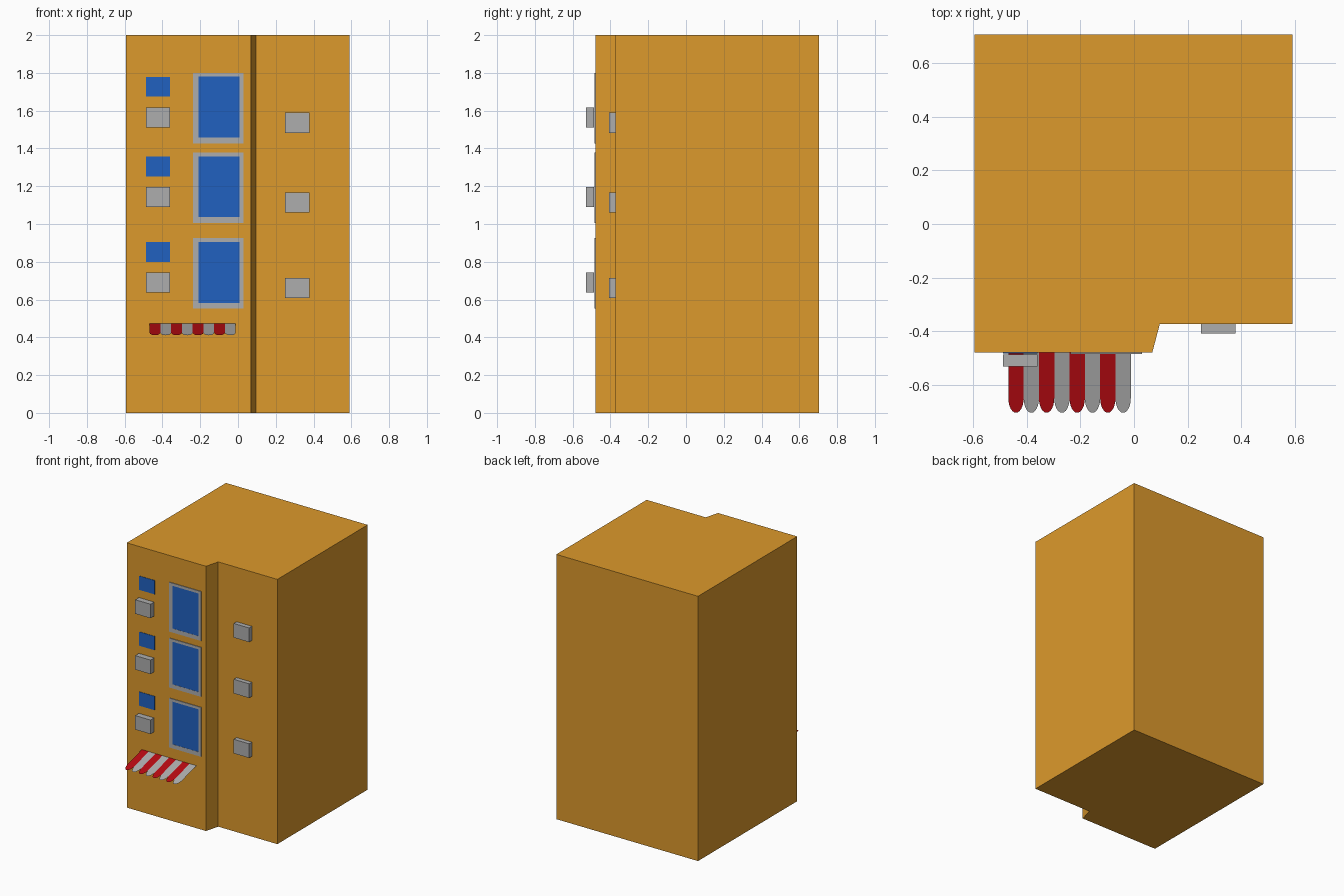
import bpy, bmesh, math

if "Cube" in bpy.data.objects:
    bpy.data.objects.remove(bpy.data.objects["Cube"])


def material(name, rgb):
    m = bpy.data.materials.new(name)
    m.diffuse_color = (*rgb, 1)
    m.use_nodes = True
    m.node_tree.nodes["Principled BSDF"].inputs["Base Color"].default_value = m.diffuse_color
    return m


ORANGE = material("orange_wall", (0.72, 0.32, 0.025))
BLUE = material("blue_glass", (0.015, 0.12, 0.53))
RED = material("red_cloth", (0.48, 0.003, 0.006))
GREY = material("light_grey", (0.42, 0.42, 0.42))


def add_object(name, bm, mat):
    bmesh.ops.recalc_face_normals(bm, faces=bm.faces)
    mesh = bpy.data.meshes.new(name)
    bm.to_mesh(mesh)
    bm.free()
    mesh.materials.append(mat)
    obj = bpy.data.objects.new(name, mesh)
    bpy.context.collection.objects.link(obj)
    return obj


def box(bm, x0, x1, y0, y1, z0, z1):
    verts = bmesh.ops.create_cube(bm, size=1)["verts"]
    for v in verts:
        v.co = (x0 + (v.co.x + 0.5) * (x1 - x0),
                y0 + (v.co.y + 0.5) * (y1 - y0),
                z0 + (v.co.z + 0.5) * (z1 - z0))


def add_box(name, mat, *bounds):
    bm = bmesh.new()
    box(bm, *bounds)
    return add_object(name, bm, mat)


# Building: stepped footprint extruded upward
WALL = -0.479
footprint = [(-0.594, WALL), (0.068, WALL), (0.096, -0.373),
             (0.59, -0.373), (0.59, 0.705), (-0.594, 0.705)]
bm = bmesh.new()
base = bm.faces.new([bm.verts.new((x, y, 0)) for x, y in footprint])
top = bmesh.ops.extrude_face_region(bm, geom=[base])["geom"]
bmesh.ops.translate(bm, vec=(0, 0, 2),
                    verts=[g for g in top if isinstance(g, bmesh.types.BMVert)])
add_object("building", bm, ORANGE)

# Per storey: framed window, small window and two air conditioners
for n, z in enumerate((0.925, 1.378, 1.8), 1):
    x0, x1, zb = -0.237, 0.03, z - 0.373
    xi0, xi1, zi0, zi1 = -0.21, 0.008, zb + 0.031, z - 0.02
    front = WALL - 0.005
    bm = bmesh.new()
    box(bm, x0, xi0, front, WALL, zb, z)
    box(bm, xi1, x1, front, WALL, zb, z)
    box(bm, xi0, xi1, front, WALL, zb, zi0)
    box(bm, xi0, xi1, front, WALL, zi1, z)
    add_object(f"window_frame_{n}", bm, GREY)
    add_box(f"window_glass_{n}", BLUE, xi0, xi1, WALL - 0.004, WALL, zi0, zi1)
    add_box(f"small_window_{n}", BLUE, -0.488, -0.36, WALL - 0.003, WALL,
            z - 0.126, z - 0.021)
    add_box(f"left_air_conditioner_{n}", GREY, -0.488, -0.36, -0.53, -0.486,
            z - 0.288, z - 0.182)
    add_box(f"right_air_conditioner_{n}", GREY, 0.249, 0.378, -0.407, -0.373,
            z - 0.318, z - 0.211)

# Awning: thin sloping strips with rounded ends
STRIPES, LEFT, RIGHT = 8, -0.468, -0.012
width = (RIGHT - LEFT) / STRIPES
for i in range(STRIPES):
    centre = LEFT + (i + 0.5) * width
    outline = [(centre + width / 2, 0), (centre - width / 2, 0)]
    for k in range(13):
        a = math.pi * k / 12
        outline.append((centre - width / 2 * math.cos(a), 0.76 + 0.24 * math.sin(a)))
    bm = bmesh.new()
    bm.faces.new([bm.verts.new((x, WALL - 0.224 * t, 0.472 - 0.061 * t))
                  for x, t in outline])
    bm.normal_update()
    add_object(f"awning_stripe_{i + 1}", bm, GREY if i % 2 else RED)
